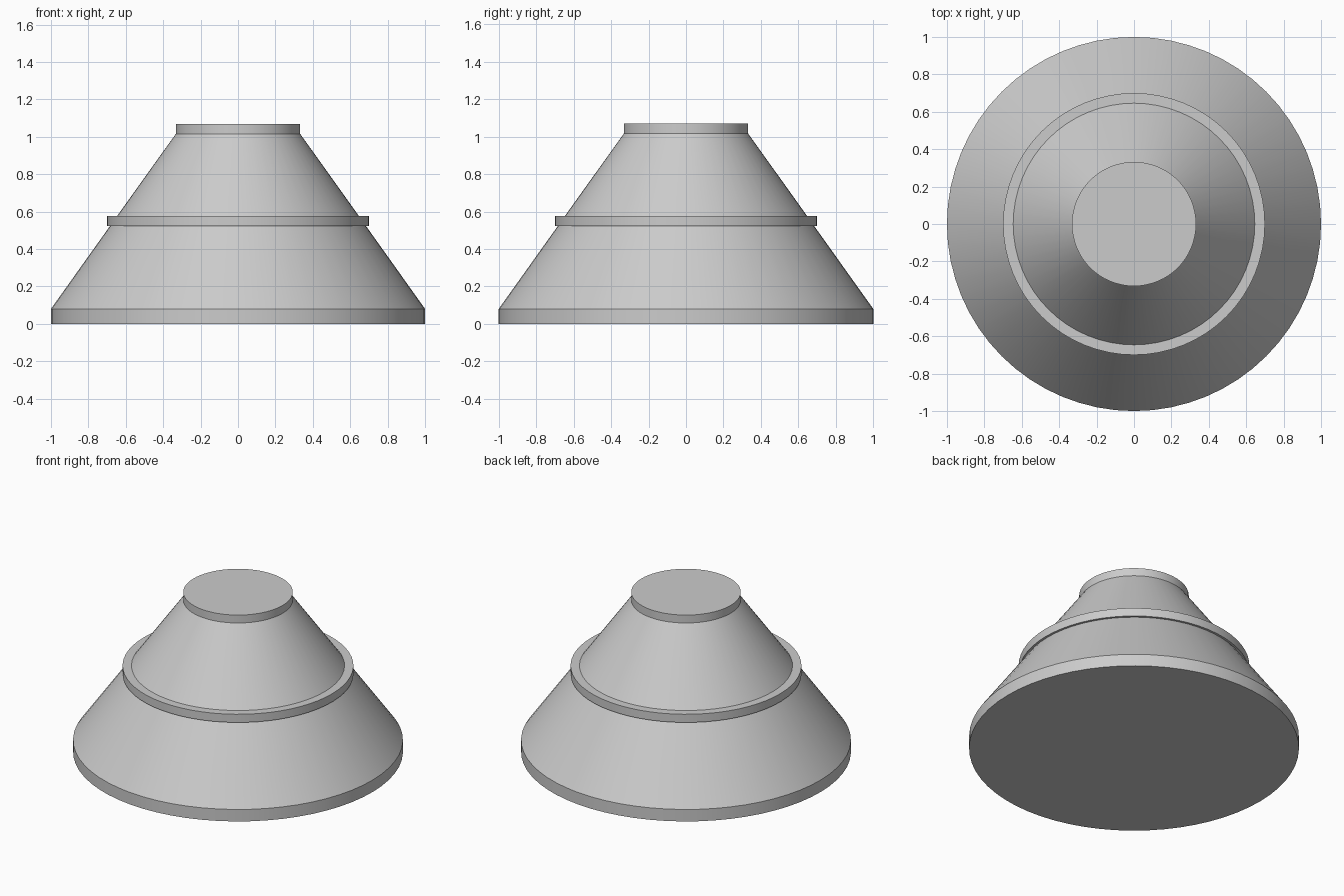
import bpy
import bmesh
import math

cube = bpy.data.objects.get("Cube")
if cube:
    bpy.data.objects.remove(cube, do_unlink=True)

SEGMENTS = 64

grey = bpy.data.materials.new("plain_grey")
grey.use_nodes = True
colour = (0.6, 0.6, 0.6, 1.0)
grey.diffuse_color = colour
grey.node_tree.nodes["Principled BSDF"].inputs["Base Color"].default_value = colour


def turned_part(name, profile):
    """Spin a (radius, height) profile about z and cap both ends."""
    bm = bmesh.new()
    rings = []
    for radius, height in profile:
        ring = bmesh.ops.create_circle(bm, segments=SEGMENTS, radius=radius)["verts"]
        for v in ring:
            v.co.z = height
        rings.append(ring)
    for low, high in zip(rings, rings[1:]):
        for i in range(SEGMENTS):
            j = (i + 1) % SEGMENTS
            bm.faces.new((low[i], low[j], high[j], high[i]))
    bm.faces.new(rings[0])
    bm.faces.new(rings[-1])
    bmesh.ops.recalc_face_normals(bm, faces=bm.faces)
    mesh = bpy.data.meshes.new(name)
    bm.to_mesh(mesh)
    bm.free()
    mesh.materials.append(grey)
    part = bpy.data.objects.new(name, mesh)
    bpy.context.collection.objects.link(part)
    bpy.ops.object.select_all(action="DESELECT")
    part.select_set(True)
    bpy.context.view_layer.objects.active = part
    bpy.ops.object.shade_smooth_by_angle(angle=math.radians(25))
    return part


# One closed turned body: base rim, lower cone, middle collar, upper cone, top cap
turned_part("stepped_cone", [
    (1.0, 0.0), (1.0, 0.08),
    (0.685, 0.522), (0.7, 0.522),
    (0.7, 0.577), (0.646, 0.577),
    (0.332, 1.016), (0.332, 1.069),
])
